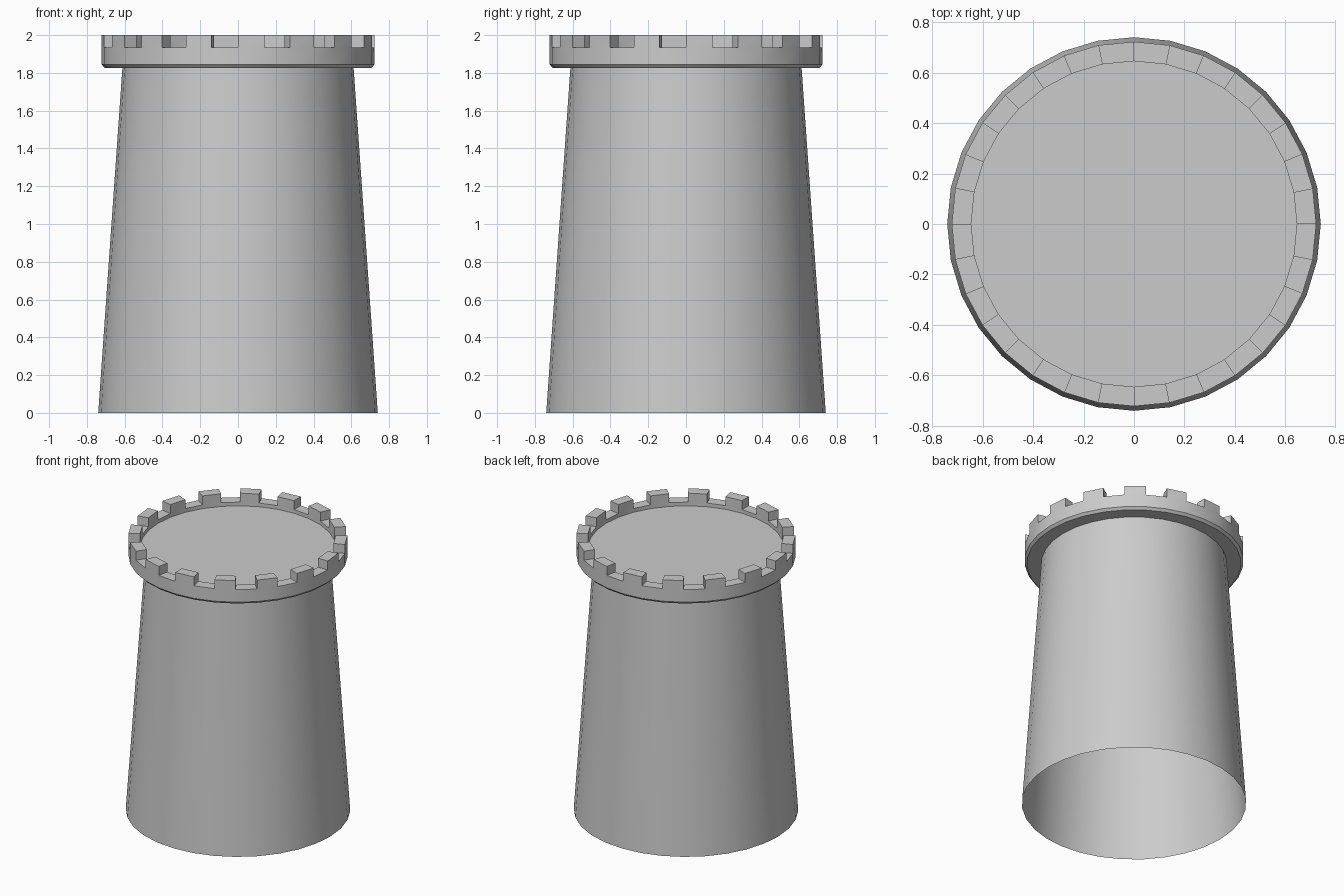
import bpy, bmesh
from math import cos, sin, tau, radians

if "Cube" in bpy.data.objects:
    bpy.data.objects.remove(bpy.data.objects["Cube"])

SIDES = 32


def lathe(bm, profile):
    """Revolve (radius, z) points around z; returns one list of faces per profile segment."""
    rings = []
    for r, z in profile:
        rings.append([bm.verts.new((r * cos(tau * i / SIDES), r * sin(tau * i / SIDES), z))
                      for i in range(SIDES)])
    bands = []
    for a, b in zip(rings, rings[1:]):
        bands.append([bm.faces.new((a[i], a[(i + 1) % SIDES], b[(i + 1) % SIDES], b[i]))
                      for i in range(SIDES)])
    return rings, bands


def finish(bm, name):
    mesh = bpy.data.meshes.new(name)
    bm.to_mesh(mesh)
    bm.free()
    obj = bpy.data.objects.new(name, mesh)
    bpy.context.collection.objects.link(obj)
    bpy.ops.object.select_all(action='DESELECT')
    obj.select_set(True)
    bpy.context.view_layer.objects.active = obj
    bpy.ops.object.shade_smooth_by_angle(angle=radians(30))
    return obj


# Tapered tower wall, open at the bottom
bm = bmesh.new()
lathe(bm, [(0.74, 0.0), (0.612, 1.827)])
finish(bm, "tower_wall")

# Overhanging parapet with a chamfered lower edge and the platform inside it
bm = bmesh.new()
rings, bands = lathe(bm, [(0.612, 1.827), (0.706, 1.827), (0.722, 1.844),
                          (0.722, 1.935), (0.645, 1.935), (0.645, 1.908)])
bm.faces.new(rings[-1])

# Merlons: every second face of the parapet top is raised
tops = bands[3][::2]
result = bmesh.ops.extrude_face_region(bm, geom=tops)
raised = [v for v in result["geom"] if isinstance(v, bmesh.types.BMVert)]
bmesh.ops.translate(bm, verts=raised, vec=(0, 0, 0.065))
leftover = [f for f in tops if f.is_valid]
if leftover:
    bmesh.ops.delete(bm, geom=leftover, context='FACES_ONLY')
finish(bm, "battlement")
